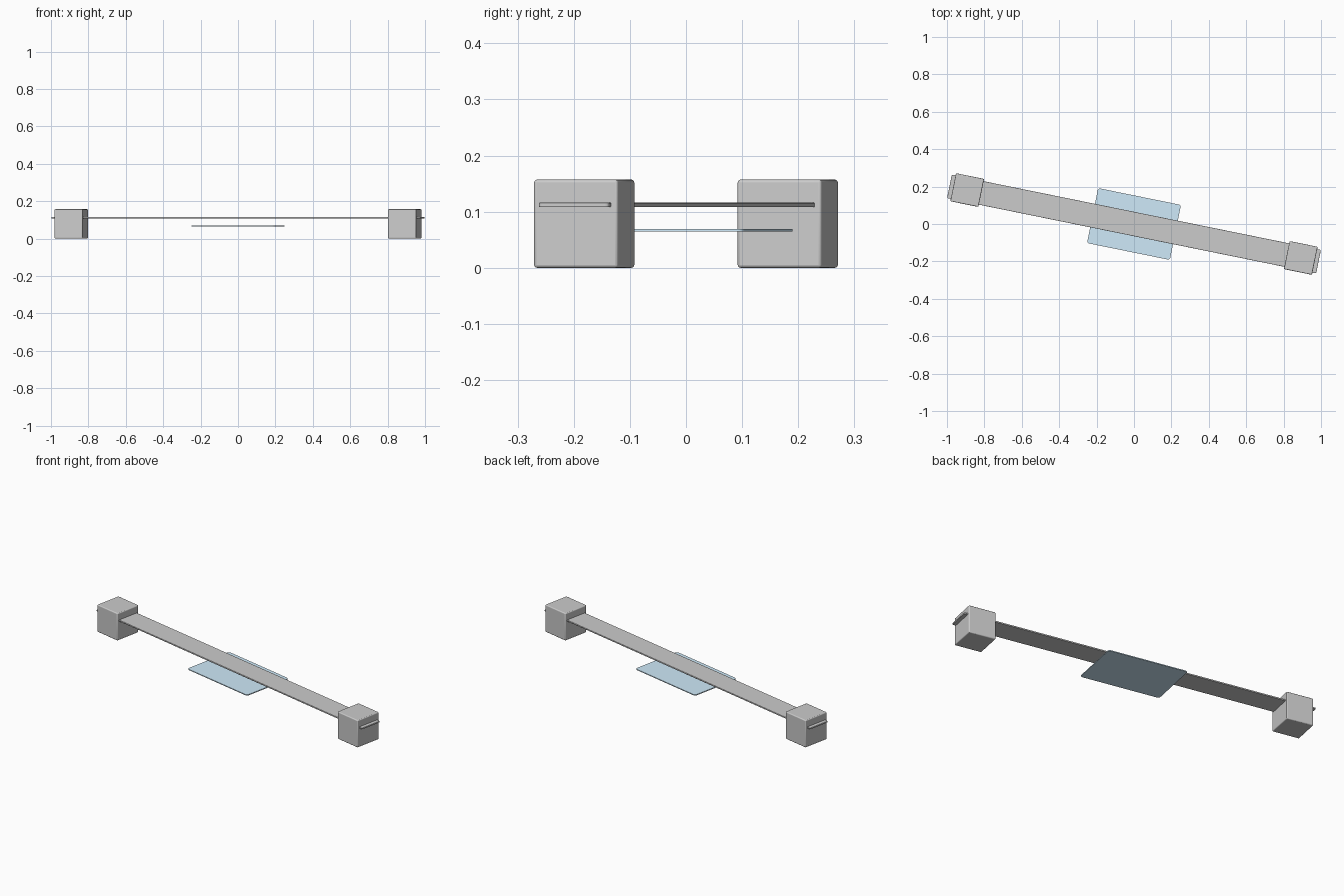
import bpy
from math import radians, cos, sin

if "Cube" in bpy.data.objects:
    bpy.data.objects.remove(bpy.data.objects["Cube"])

ANGLE = radians(-11.5)   # the whole model is turned about z


def rounded_box(name, along, z, size, corner=0.0, edge=0.0):
    """Box centred `along` the turned axis; rounds vertical corners, then all edges."""
    bpy.ops.mesh.primitive_cube_add(size=1)
    ob = bpy.context.object
    ob.name = name
    ob.scale = size
    bpy.ops.object.transform_apply(location=False, rotation=False, scale=True)
    if corner:
        weights = ob.data.attributes.new("bevel_weight_edge", "FLOAT", "EDGE")
        for e in ob.data.edges:
            a, b = (ob.data.vertices[i].co for i in e.vertices)
            weights.data[e.index].value = 1.0 if abs(a.z - b.z) > 1e-5 else 0.0
        m = ob.modifiers.new("corners", "BEVEL")
        m.limit_method = "WEIGHT"
        m.width = corner
        m.segments = 4
    if edge:
        m = ob.modifiers.new("edges", "BEVEL")
        m.limit_method = "ANGLE"
        m.angle_limit = radians(40)
        m.width = edge
        m.segments = 3
    ob.location = (along * cos(ANGLE), along * sin(ANGLE), z)
    ob.rotation_euler.z = ANGLE
    bpy.ops.object.shade_smooth_by_angle(angle=radians(35))
    return ob


# Long thin bar running through both end blocks
rounded_box("crossbar", 0, 0.112, (2.014, 0.128, 0.008), corner=0.006, edge=0.0015)

# End blocks standing on the ground
for side, name in ((-1, "left_block"), (1, "right_block")):
    rounded_box(name, side * 0.91, 0.0785, (0.153, 0.153, 0.157), edge=0.005)

# Blue plate below the middle of the bar
plate = rounded_box("centre_plate", 0, 0.067, (0.452, 0.30, 0.005), corner=0.012)
blue = bpy.data.materials.new("plate_blue")
blue.diffuse_color = (0.62, 0.82, 0.95, 1)
blue.use_nodes = True
blue.node_tree.nodes["Principled BSDF"].inputs["Base Color"].default_value = blue.diffuse_color
plate.data.materials.append(blue)
